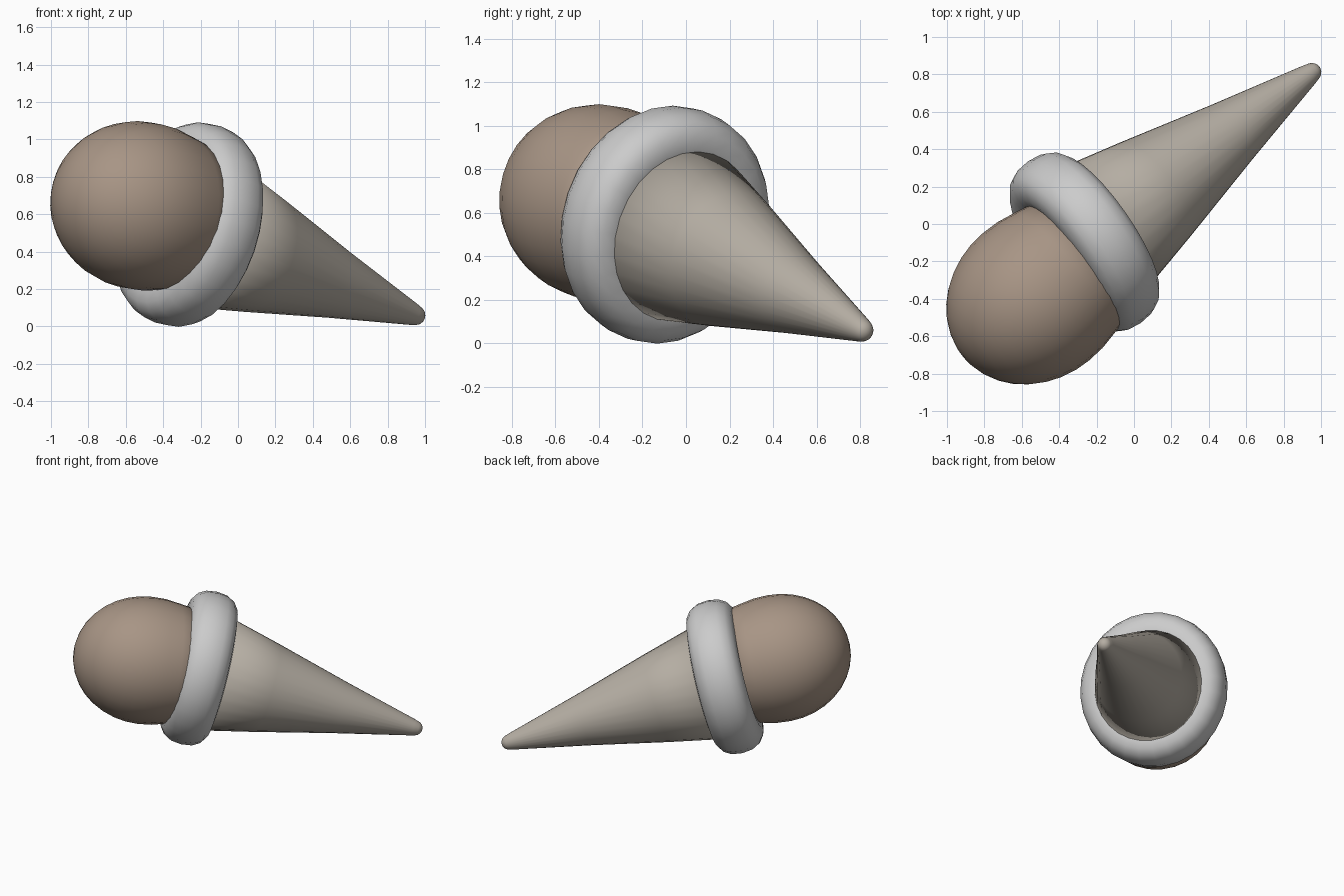
import bpy, bmesh, math
from mathutils import Vector

if "Cube" in bpy.data.objects:
    bpy.data.objects.remove(bpy.data.objects["Cube"])


def colour(name, rgb):
    m = bpy.data.materials.new(name)
    m.diffuse_color = (*rgb, 1)
    m.use_nodes = True
    m.node_tree.nodes["Principled BSDF"].inputs["Base Color"].default_value = m.diffuse_color
    return m


def lathe(name, origin, direction, profile, mat=None, closed=False, seg=28, wide=1.0):
    """Revolve (radius, distance along axis) points around a tilted axis."""
    origin = Vector(origin)
    q = Vector(direction).normalized().to_track_quat('Z', 'Y')
    bm = bmesh.new()
    rings = []
    for r, h in profile:
        if r < 1e-4:
            rings.append([bm.verts.new(origin + q @ Vector((0, 0, h)))] * seg)
        else:
            rings.append([bm.verts.new(origin + q @ Vector(
                (wide * r * math.cos(2 * math.pi * i / seg), r * math.sin(2 * math.pi * i / seg), h)))
                for i in range(seg)])
    pairs = list(zip(rings, rings[1:]))
    if closed:
        pairs.append((rings[-1], rings[0]))
    for a, b in pairs:
        for i in range(seg):
            j = (i + 1) % seg
            quad = list(dict.fromkeys((a[i], a[j], b[j], b[i])))
            if len(quad) > 2:
                bm.faces.new(quad)
    bmesh.ops.recalc_face_normals(bm, faces=bm.faces[:])
    me = bpy.data.meshes.new(name)
    bm.to_mesh(me)
    bm.free()
    for p in me.polygons:
        p.use_smooth = True
    ob = bpy.data.objects.new(name, me)
    bpy.context.collection.objects.link(ob)
    if mat:
        me.materials.append(mat)
    return ob


ring_centre = Vector((-0.265, -0.097, 0.545))
scoop_centre = Vector((-0.525, -0.39, 0.647))
tip = Vector((0.95, 0.81, 0.06))

# Scoop: slightly elongated dome that runs into the collar
dome = [(0.45 * math.sin(a), -0.505 * math.cos(a))
        for a in (math.pi / 2 * k / 9 for k in range(10))]
lathe("scoop", scoop_centre, (0.74, 0.62, -0.16),
      dome + [(0.445, 0.1), (0.425, 0.2), (0.39, 0.36), (0, 0.36)],
      colour("scoop_tan", (0.39, 0.30, 0.235)), wide=0.985)


# Collar: thick, slightly squared doughnut around the mouth of the cone
def soft(v):
    return math.copysign(abs(v) ** 0.85, v)


tube = [(0.405 + 0.15 * soft(math.cos(a)), 0.17 * soft(math.sin(a)))
        for a in (2 * math.pi * k / 16 for k in range(16))]
lathe("collar_ring", ring_centre, (0.80, 0.555, -0.25), tube, closed=True, wide=0.95)

# Cone: straight taper with a small rounded tip
base = ring_centre + Vector((0.005, 0.002, -0.012))
axis = tip - base
L = axis.length
nose = [(0.052 * math.cos(a), L + 0.052 * math.sin(a))
        for a in (math.pi / 2 * k / 5 for k in range(1, 6))]
lathe("cone", base, axis,
      [(0, 0), (0.44, 0), (0.323, L * 0.31), (0.187, L * 0.65), (0.06, L - 0.02)] + nose,
      colour("cone_beige", (0.46, 0.42, 0.365)), wide=0.97)
